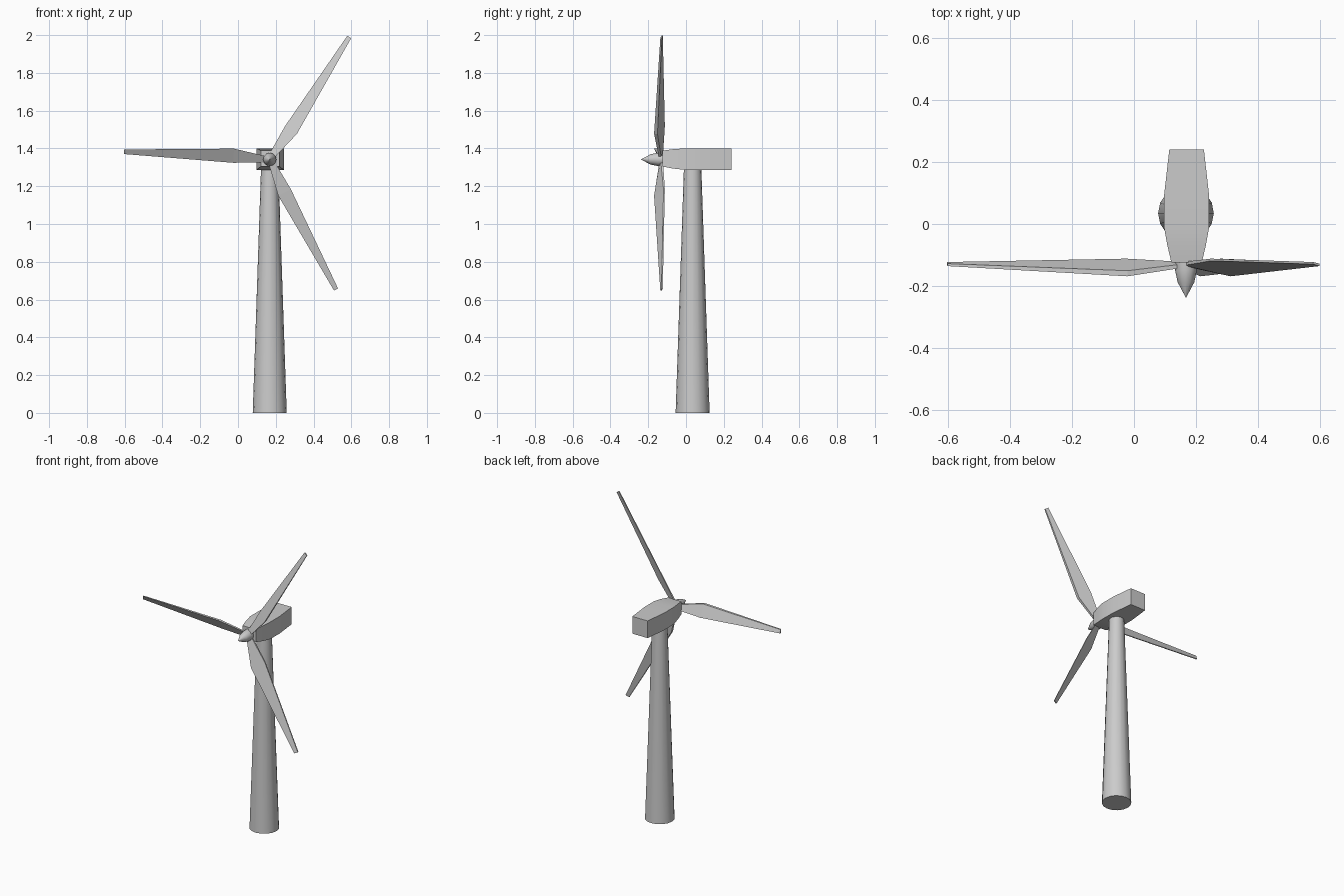
import bpy
from math import radians, sin, cos, pi

if "Cube" in bpy.data.objects:
    bpy.data.objects.remove(bpy.data.objects["Cube"])

CX, CY, HZ = 0.168, 0.035, 1.342   # tower axis x / y and hub height


def make(name, verts, faces, angle=None):
    me = bpy.data.meshes.new(name)
    me.from_pydata(verts, [], faces)
    ob = bpy.data.objects.new(name, me)
    bpy.context.collection.objects.link(ob)
    bpy.ops.object.select_all(action='DESELECT')
    ob.select_set(True)
    bpy.context.view_layer.objects.active = ob
    bpy.ops.object.mode_set(mode='EDIT')
    bpy.ops.mesh.select_all(action='SELECT')
    bpy.ops.mesh.normals_make_consistent(inside=False)
    bpy.ops.object.mode_set(mode='OBJECT')
    if angle:
        bpy.ops.object.shade_smooth_by_angle(angle=radians(angle))
    return ob


def loft(name, rings, angle=None):
    """Skin a list of equal-sized vertex rings and cap both ends."""
    n = len(rings[0])
    verts = [v for r in rings for v in r]
    faces = [(k * n + i, k * n + (i + 1) % n, (k + 1) * n + (i + 1) % n, (k + 1) * n + i)
             for k in range(len(rings) - 1) for i in range(n)]
    faces += [tuple(range(n)), tuple(range(len(verts) - n, len(verts)))]
    return make(name, verts, faces, angle)


def circle(r, n=16):
    return [(r * cos(2 * pi * i / n), r * sin(2 * pi * i / n)) for i in range(n)]


# tapered tower
loft("tower", [[(CX + a, CY + b, z) for a, b in circle(r)]
               for r, z in ((0.09, 0), (0.046, 1.3))], 40)

# nacelle: rectangular sections (y, half width, bottom, top) from front to back
sections = [(-0.125, 0.049, 1.305, 1.388), (-0.07, 0.062, 1.294, 1.396),
            (-0.01, 0.073, 1.287, 1.4), (0.09, 0.073, 1.286, 1.4),
            (0.24, 0.056, 1.286, 1.4)]
loft("nacelle", [[(CX + 0.002 - w, y, b), (CX + 0.002 + w, y, b),
                  (CX + 0.002 + w, y, t), (CX + 0.002 - w, y, t)]
                 for y, w, b, t in sections], 40)

# pointed hub spinner
loft("hub_spinner", [[(CX + a, y, HZ + b) for a, b in circle(r, 12)]
                     for y, r in ((-0.237, 0.001), (-0.188, 0.027),
                                  (-0.15, 0.035), (-0.115, 0.035))], 40)

# blade sections: radius, then leading edge (chord, y front, y back) and trailing edge
blade = [(0.015, 0.015, -0.142, -0.130, -0.017, -0.134, -0.122),
         (0.192, 0.047, -0.169, -0.151, -0.028, -0.119, -0.112),
         (0.773, 0.012, -0.136, -0.128, -0.012, -0.130, -0.123)]
for k in range(3):
    a = radians(57 + 120 * k)

    def place(r, s, y):
        return (CX + r * cos(a) + s * sin(a), y, HZ + r * sin(a) - s * cos(a))

    loft(f"blade_{k + 1}", [[place(r, l, lf), place(r, l, lb), place(r, t, tb), place(r, t, tf)]
                            for r, l, lf, lb, t, tf, tb in blade])
